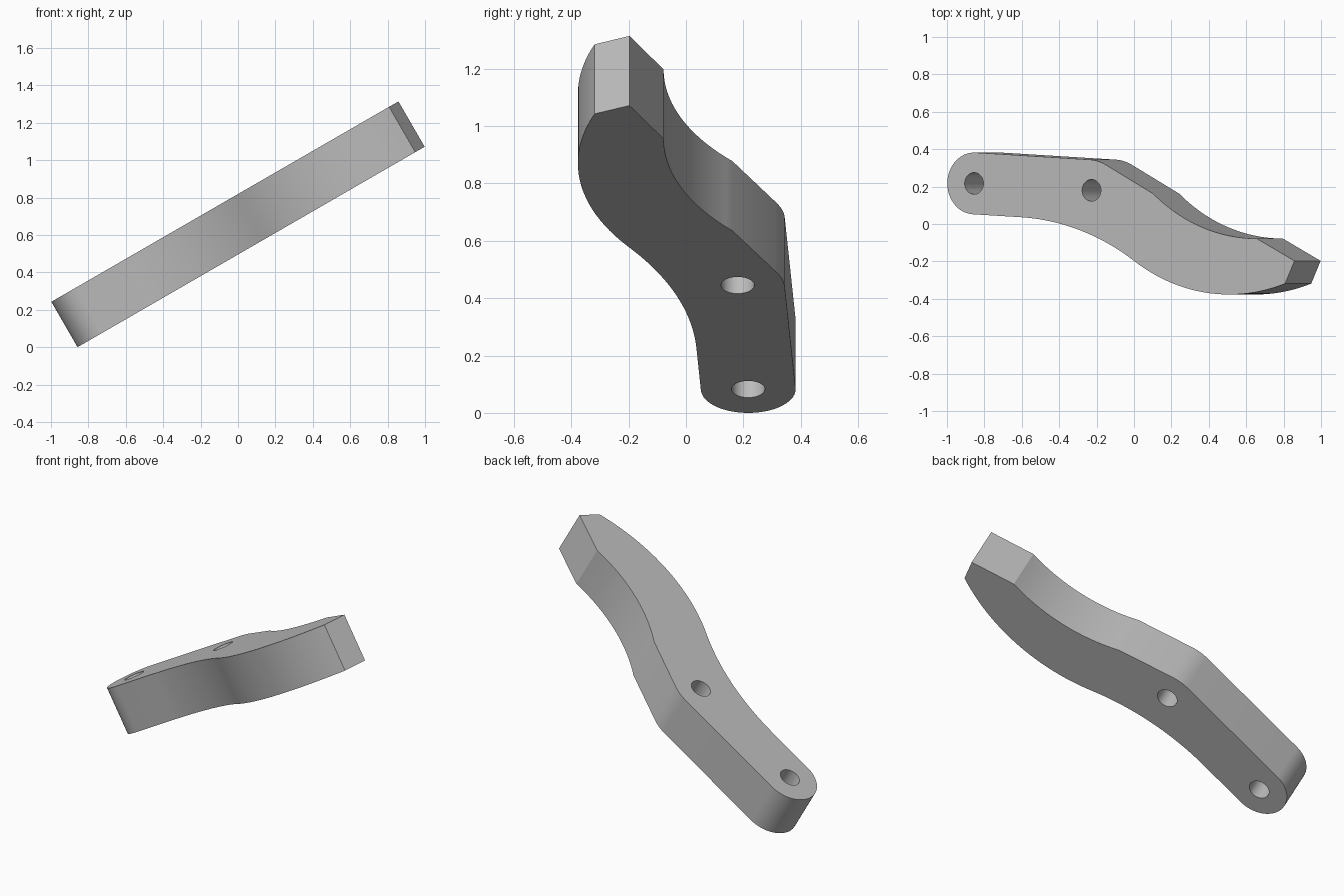
import bpy, bmesh
from math import sin, cos, pi, radians, sqrt
from mathutils import Matrix, Vector

cube = bpy.data.objects.get("Cube")
if cube:
    bpy.data.objects.remove(cube)

THICK = 0.28
LIFT = radians(30)


def circle(cx, cy, r, start=0.0, sweep=2 * pi, steps=48):
    return [(cx + r * cos(start + sweep * i / steps),
             cy + r * sin(start + sweep * i / steps)) for i in range(steps)]


def bezier(a, b, c, steps=8):
    """Rounded corner from a to c around b."""
    a, b, c = Vector(a), Vector(b), Vector(c)
    return [tuple(a * (1 - t) ** 2 + b * 2 * t * (1 - t) + c * t * t)
            for t in (i / steps for i in range(steps + 1))]


def bowl(u0, u1, low_u, low_y, r, steps=24):
    """Arc of radius r with its lowest point at (low_u, low_y)."""
    us = [u0 + (u1 - u0) * i / steps for i in range(steps + 1)]
    return [(u, low_y + r - sqrt(r * r - (u - low_u) ** 2)) for u in us]


def hump(a, b, r, steps=20):
    """Upward bulging arc of radius r from a to b (excluding b)."""
    a, b = Vector(a), Vector(b)
    chord = b - a
    half = chord.length / 2
    normal = Vector((chord.y, -chord.x)).normalized()
    centre = (a + b) / 2 + normal * sqrt(r * r - half * half)
    start, end = a - centre, b - centre
    sweep = end.angle_signed(start)
    return [tuple(centre + Matrix.Rotation(sweep * i / steps, 2) @ start)
            for i in range(steps)]


# Flat outline: round end, wavy lower edge, cut tip, upper edge
lower_bowl = bowl(1.155, 2.085, 1.74, -0.377, 1.05)
outline = circle(0.165, 0.217, 0.165, radians(87), pi, 32)
outline += [(0.157, 0.052)]
outline += hump((0.46, 0.036), lower_bowl[0], 1.39)
outline += lower_bowl
outline += [(2.143, -0.197)]
outline += bowl(1.91, 1.27, 1.91, -0.078, 0.973)
outline += bezier((0.99, 0.31), (0.935, 0.341), (0.88, 0.344))

holes = [circle(0.165, 0.217, 0.058), circle(0.89, 0.18, 0.058)]

# Extruded plate with the two bolt holes
curve = bpy.data.curves.new("arm_profile", "CURVE")
curve.dimensions = '2D'
curve.fill_mode = 'BOTH'
curve.extrude = THICK / 2
for loop in [outline] + holes:
    spline = curve.splines.new('POLY')
    spline.points.add(len(loop) - 1)
    for point, (u, v) in zip(spline.points, loop):
        point.co = (u, v, 0, 1)
    spline.use_cyclic_u = True

profile = bpy.data.objects.new("arm_profile", curve)
bpy.context.collection.objects.link(profile)
graph = bpy.context.evaluated_depsgraph_get()
mesh = bpy.data.meshes.new_from_object(profile.evaluated_get(graph))
bpy.data.objects.remove(profile)
mesh.name = "curved_arm"

# Weld the caps to the walls and tilt the plate
bm = bmesh.new()
bm.from_mesh(mesh)
bmesh.ops.remove_doubles(bm, verts=bm.verts, dist=0.0005)
bmesh.ops.recalc_face_normals(bm, faces=bm.faces)
place = (Matrix.Translation((-0.858, 0, 0)) @ Matrix.Rotation(-LIFT, 4, 'Y')
         @ Matrix.Translation((0, 0, THICK / 2)))
bmesh.ops.transform(bm, matrix=place, verts=bm.verts)
bm.to_mesh(mesh)
bm.free()

arm = bpy.data.objects.new("curved_arm", mesh)
bpy.context.collection.objects.link(arm)

grey = bpy.data.materials.new("plain grey")
grey.use_nodes = True
colour = (0.5, 0.5, 0.5, 1)
grey.diffuse_color = colour
grey.node_tree.nodes["Principled BSDF"].inputs["Base Color"].default_value = colour
mesh.materials.clear()
mesh.materials.append(grey)

bpy.ops.object.select_all(action='DESELECT')
arm.select_set(True)
bpy.context.view_layer.objects.active = arm
bpy.ops.object.shade_smooth_by_angle(angle=radians(20))
